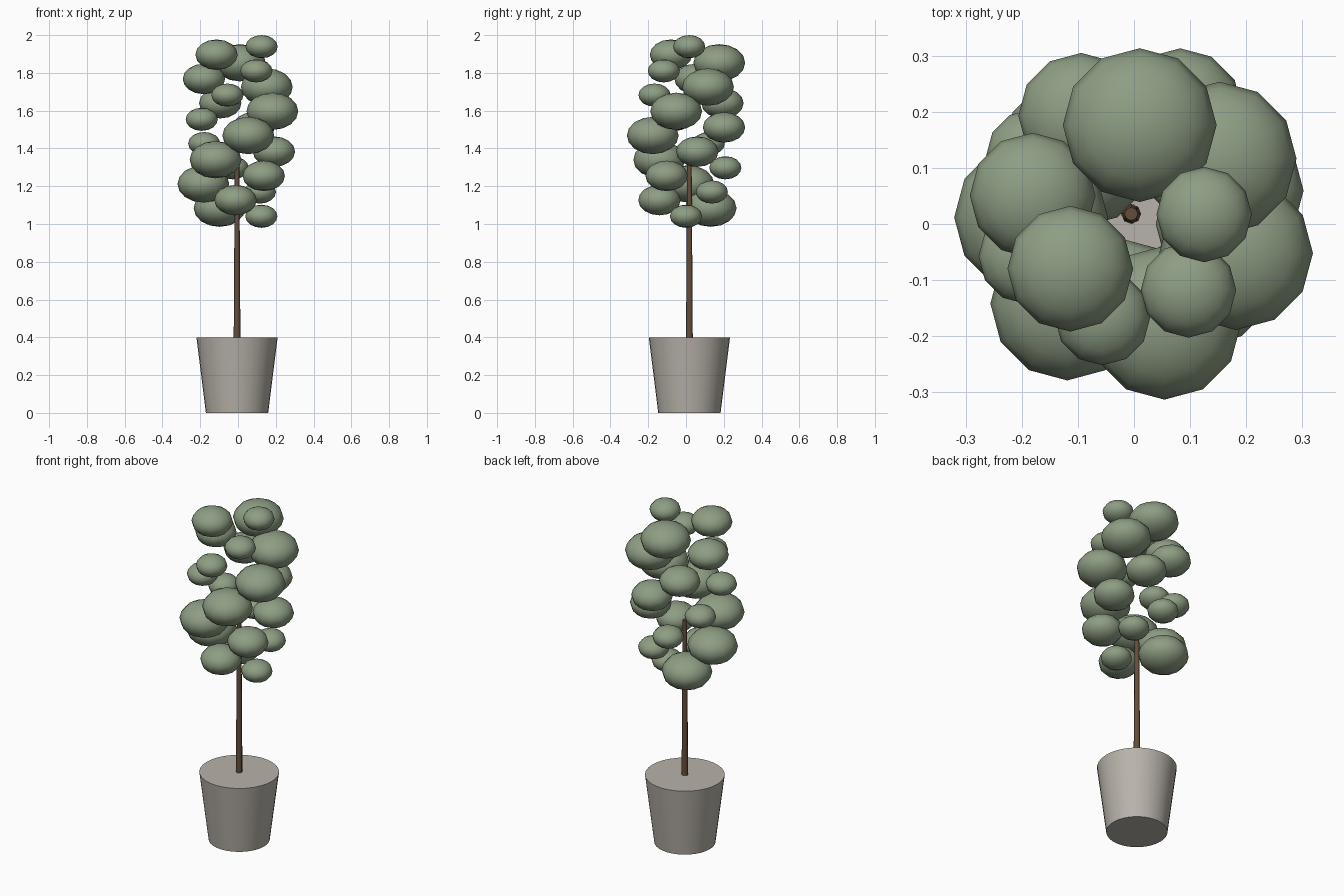
import bpy
import math

cube = bpy.data.objects.get("Cube")
if cube:
    bpy.data.objects.remove(cube, do_unlink=True)

CX, CY = -0.005, 0.018        # axis shared by pot, trunk and crown


def material(name, rgb):
    mat = bpy.data.materials.new(name)
    mat.use_nodes = True
    mat.diffuse_color = (*rgb, 1)
    bsdf = next(n for n in mat.node_tree.nodes if n.type == 'BSDF_PRINCIPLED')
    bsdf.inputs["Base Color"].default_value = (*rgb, 1)
    bsdf.inputs["Roughness"].default_value = 0.8
    return mat


def finish(name, mat):
    obj = bpy.context.object
    obj.name = name
    obj.data.materials.append(mat)
    return obj


def tapered(name, mat, sides, r_bottom, r_top, z_bottom, z_top):
    bpy.ops.mesh.primitive_cone_add(
        vertices=sides, radius1=r_bottom, radius2=r_top, depth=z_top - z_bottom,
        location=(CX, CY, (z_bottom + z_top) / 2))
    bpy.ops.object.shade_smooth_by_angle(angle=math.radians(50))
    return finish(name, mat)


leaf_green = material("leaf green", (0.27, 0.34, 0.23))
bark_brown = material("bark brown", (0.13, 0.075, 0.045))
pot_grey = material("pot grey", (0.48, 0.45, 0.40))

# Pot with a closed top, and a slim tapered trunk
tapered("pot", pot_grey, 32, 0.165, 0.215, 0.0, 0.4)
tapered("trunk", bark_brown, 8, 0.018, 0.012, 0.38, 1.32)

# Crown: flattened leaf clumps on a golden-angle spiral around the trunk
COUNT = 22
SIZES = (0.085, 0.137, 0.112)
for i in range(COUNT):
    u = 2 * i / (COUNT - 1) - 1
    angle = math.radians(-8 + 137.5 * i)
    reach = 0.203 * math.sqrt(1 - 0.59 * u * u)
    size = SIZES[i % 3]
    bpy.ops.mesh.primitive_uv_sphere_add(
        segments=12, ring_count=8, radius=1,
        location=(CX + reach * math.cos(angle), CY + reach * math.sin(angle),
                  1.49 + 0.449 * u))
    clump = finish(f"leaf_clump_{i + 1}", leaf_green)
    clump.scale = (size, size, size * 0.72)
    bpy.ops.object.shade_smooth()
